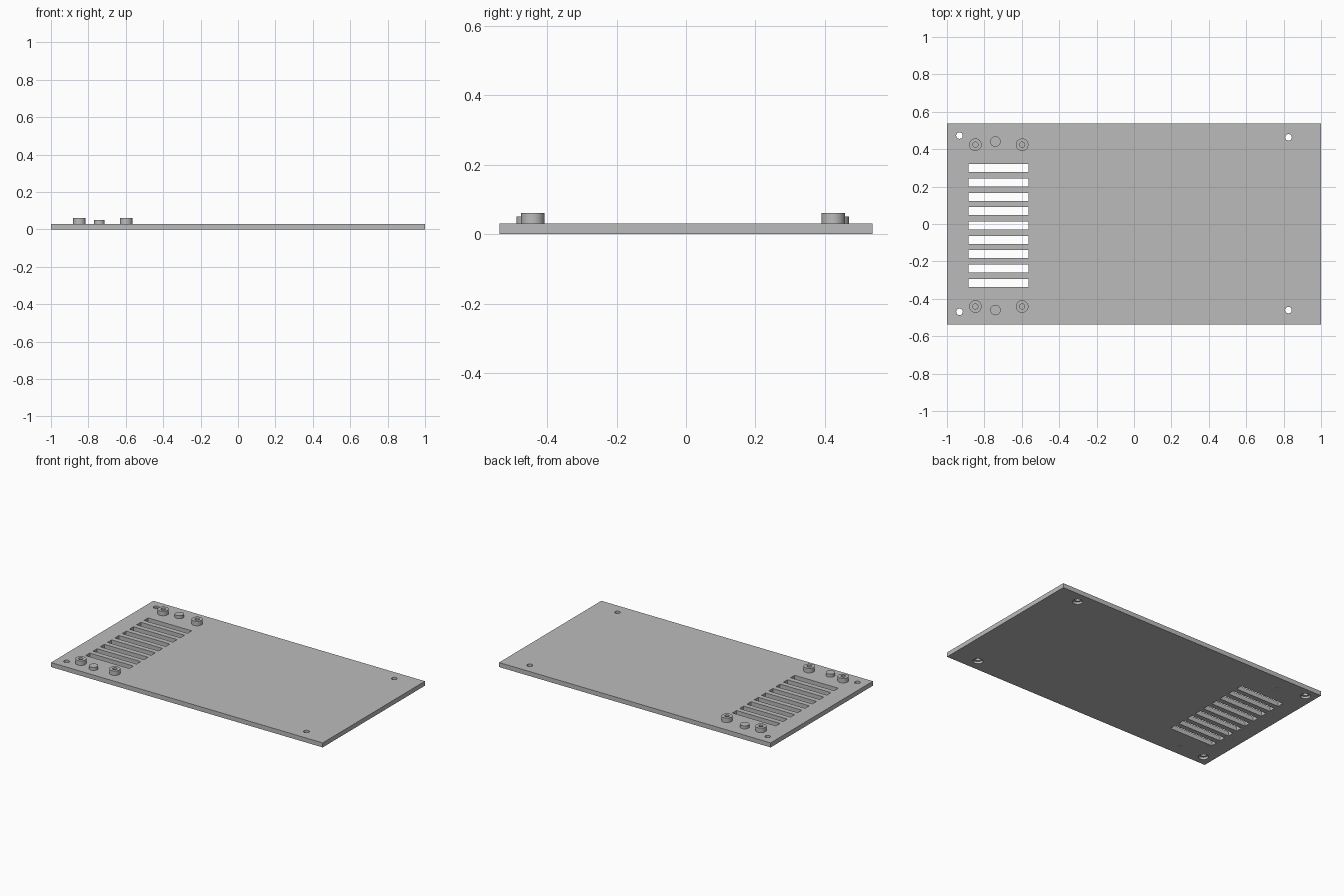
import bpy
import bmesh
from mathutils import Matrix

if "Cube" in bpy.data.objects:
    bpy.data.objects.remove(bpy.data.objects["Cube"], do_unlink=True)

THICK = 0.03
DEPTH = 1.075

grey = bpy.data.materials.new("plain grey")
grey.use_nodes = True
COLOUR = (0.5, 0.5, 0.5, 1)
grey.diffuse_color = COLOUR
grey.node_tree.nodes["Principled BSDF"].inputs["Base Color"].default_value = COLOUR


def add_box(bm, x0, x1, y0, y1, z0, z1):
    place = Matrix.Translation(((x0 + x1) / 2, (y0 + y1) / 2, (z0 + z1) / 2))
    size = Matrix.Diagonal((x1 - x0, y1 - y0, z1 - z0, 1))
    bmesh.ops.create_cube(bm, size=1, matrix=place @ size)


def add_cylinder(bm, x, y, radius, z0, z1, sides=32):
    bmesh.ops.create_cone(bm, cap_ends=True, segments=sides, radius1=radius, radius2=radius,
                          depth=z1 - z0, matrix=Matrix.Translation((x, y, (z0 + z1) / 2)))


def finish(bm, name):
    mesh = bpy.data.meshes.new(name)
    bm.to_mesh(mesh)
    bm.free()
    mesh.materials.append(grey)
    obj = bpy.data.objects.new(name, mesh)
    bpy.context.collection.objects.link(obj)
    return obj


def activate(obj):
    bpy.ops.object.select_all(action='DESELECT')
    obj.select_set(True)
    bpy.context.view_layer.objects.active = obj


def cut(obj, cutter):
    cutter.hide_render = True
    mod = obj.modifiers.new("cut", 'BOOLEAN')
    mod.operation = 'DIFFERENCE'
    mod.solver = 'EXACT'
    mod.object = cutter
    activate(obj)
    bpy.ops.object.modifier_apply(modifier=mod.name)
    bpy.data.objects.remove(cutter, do_unlink=True)


def smooth(obj):
    activate(obj)
    bpy.ops.object.shade_smooth_by_angle(angle=0.6)


screw_holes = [(-0.933, 0.473), (-0.933, -0.47), (0.826, 0.463), (0.826, -0.46)]
pegs = [(-0.741, 0.441), (-0.741, -0.46)]
bosses = [(x, y) for x in (-0.848, -0.598) for y in (0.424, -0.441)]

# Flat panel
bm = bmesh.new()
add_box(bm, -1, 1, -DEPTH / 2, DEPTH / 2, 0, THICK)
panel = finish(bm, "panel")

# Vent slots and screw holes, right through
bm = bmesh.new()
for i in range(-4, 5):
    y = -0.008 + i * 0.0766
    add_box(bm, -0.886, -0.565, y - 0.0215, y + 0.0215, -0.1, 0.1)
for x, y in screw_holes:
    add_cylinder(bm, x, y, 0.0175, -0.1, 0.1)
cut(panel, finish(bm, "through_cutter"))

# Screw head recesses and small dimples in the underside
bm = bmesh.new()
for x, y in screw_holes:
    add_cylinder(bm, x, y, 0.03, -0.1, THICK / 2)
for x, y in pegs:
    add_cylinder(bm, x, y, 0.007, -0.1, THICK * 0.7, 16)
cut(panel, finish(bm, "underside_cutter"))
smooth(panel)

# Hollow mounting bosses
for i, (x, y) in enumerate(bosses):
    bm = bmesh.new()
    add_cylinder(bm, x, y, 0.0335, THICK, 0.06)
    boss = finish(bm, f"mounting_boss_{i + 1}")
    bm = bmesh.new()
    add_cylinder(bm, x, y, 0.014, THICK + 0.002, 0.1)
    cut(boss, finish(bm, "boss_cutter"))
    smooth(boss)

# Solid low pegs
for i, (x, y) in enumerate(pegs):
    bm = bmesh.new()
    add_cylinder(bm, x, y, 0.028, THICK, 0.05)
    smooth(finish(bm, f"peg_{i + 1}"))
